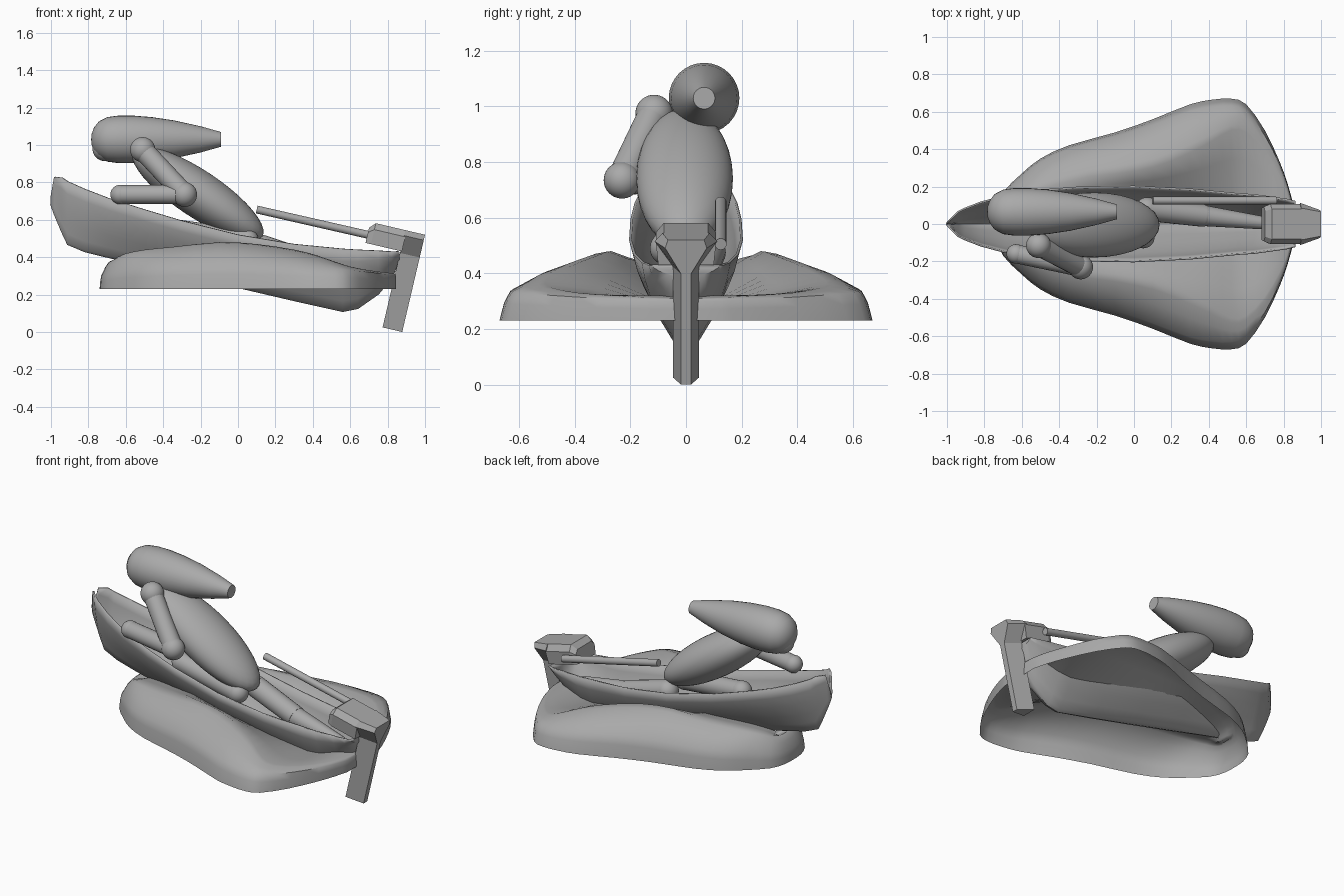
import bpy, bmesh, math
from mathutils import Vector, Matrix

if "Cube" in bpy.data.objects:
    bpy.data.objects.remove(bpy.data.objects["Cube"])

grey = bpy.data.materials.new("plain_grey")
grey.diffuse_color = (0.4, 0.4, 0.4, 1)
grey.use_nodes = True
grey.node_tree.nodes["Principled BSDF"].inputs["Base Color"].default_value = grey.diffuse_color


def finish(name, bm, smooth=True, angle=40):
    bmesh.ops.remove_doubles(bm, verts=bm.verts, dist=0.0005)
    bmesh.ops.recalc_face_normals(bm, faces=bm.faces)
    me = bpy.data.meshes.new(name)
    bm.to_mesh(me)
    bm.free()
    me.materials.append(grey)
    ob = bpy.data.objects.new(name, me)
    bpy.context.collection.objects.link(ob)
    if smooth:
        bpy.ops.object.select_all(action='DESELECT')
        ob.select_set(True)
        bpy.context.view_layer.objects.active = ob
        bpy.ops.object.shade_smooth_by_angle(angle=math.radians(angle))
    return ob


def loft(rows, closed=False, caps=False, wrap=False):
    """Skin rows of points; closed joins row ends, wrap joins last row to first."""
    bm = bmesh.new()
    vs = [[bm.verts.new(p) for p in r] for r in rows]
    n = len(rows[0])
    for i in range(len(vs) if wrap else len(vs) - 1):
        a, b = vs[i], vs[(i + 1) % len(vs)]
        for j in range(n if closed else n - 1):
            k = (j + 1) % n
            bm.faces.new((a[j], a[k], b[k], b[j]))
    if caps:
        bm.faces.new(vs[0])
        bm.faces.new(vs[-1])
    return bm


def interp(table, x, col=1):
    if x <= table[0][0]:
        return table[0][col]
    for a, b in zip(table, table[1:]):
        if x <= b[0]:
            t = (x - a[0]) / (b[0] - a[0])
            return a[col] + t * (b[col] - a[col])
    return table[-1][col]


def ball(name, loc, r, scale=(1, 1, 1), rot=0):
    bm = bmesh.new()
    m = (Matrix.Translation(loc) @ Matrix.Rotation(rot, 4, 'Y')
         @ Matrix.Diagonal((*scale, 1)))
    bmesh.ops.create_uvsphere(bm, u_segments=32, v_segments=20, radius=r, matrix=m)
    return finish(name, bm)


def rod(name, a, b, r1, r2):
    a, b = Vector(a), Vector(b)
    m = Matrix.Translation((a + b) / 2) @ (b - a).to_track_quat('Z', 'Y').to_matrix().to_4x4()
    bm = bmesh.new()
    bmesh.ops.create_cone(bm, cap_ends=True, segments=24, radius1=r1, radius2=r2,
                          depth=(b - a).length, matrix=m)
    return finish(name, bm)


# Hull stations: x, keel height, rim height, half width
HULL = [(-1.0, .685, .72, .004), (-.98, .63, .83, .025), (-.94, .535, .825, .065),
        (-.91, .47, .805, .08), (-.82, .432, .765, .115), (-.69, .40, .715, .15),
        (-.5, .357, .655, .18), (-.3, .31, .595, .195), (0, .24, .52, .20),
        (.3, .17, .47, .185), (.56, .112, .445, .16), (.64, .128, .44, .155),
        (.75, .205, .435, .14), (.82, .29, .43, .13), (.86, .38, .43, .12)]
SECTION = [(0, 0), (.03, .12), (.17, .30), (.36, .54), (.6, .79), (.8, .92), (1, 1)]


def hull_row(x):
    k, s, w = (interp(HULL, x, c) for c in (1, 2, 3))
    half = [(w * q, k + f * (s - k)) for f, q in SECTION]
    return [(x, -y, z) for y, z in half[:0:-1]] + [(x, y, z) for y, z in half]


bm = loft([hull_row(s[0]) for s in HULL])
bm.verts.ensure_lookup_table()
bm.faces.new(bm.verts[-(2 * len(SECTION) - 1):])  # transom
hull = finish("hull", bm)
mod = hull.modifiers.new("thickness", 'SOLIDIFY')
mod.thickness = .01
mod.offset = 0

# Water wake: x, half width, shoulder height, ridge height, ridge position
WAKE = [(-.74, 0, .30, .38, .5), (-.735, .08, .30, .38, .5), (-.70, .17, .31, .39, .5),
        (-.60, .27, .33, .42, .5), (-.50, .35, .34, .44, .55), (-.35, .42, .35, .455, .6),
        (-.10, .49, .36, .48, .62), (.10, .56, .36, .47, .6), (.30, .64, .35, .44, .5),
        (.42, .665, .34, .41, .4), (.52, .67, .335, .375, .3), (.60, .64, .33, .35, .28),
        (.70, .50, .32, .33, .28), (.78, .33, .31, .32, .3), (.82, .22, .305, .315, .3),
        (.845, .13, .30, .31, .3)]


def wake_row(x, y, zs, zr, fr, side):
    xi = max(-.62, min(x, .83))
    k, s, w = (interp(HULL, xi, c) for c in (1, 2, 3))
    zi = min(k + .5 * (s - k), zr - .03 if x < .55 else zr)
    yi = max(0, w * interp(SECTION, (zi - k) / (s - k)) - .003) if zi > k else 0
    pts = []
    for f, z in ((0, .23), (.03, .23 + .6 * (zs - .23)), (.07, zs),
                 (.07 + (fr - .07) * .45, zs + .62 * (zr - zs)),
                 (.07 + (fr - .07) * .8, zs + .93 * (zr - zs)), (fr, zr),
                 (fr + (1 - fr) * .4, zr + .35 * (zi - zr)), (1, zi)):
        pts.append((x + f * (xi - x), side * (y + f * (yi - y)), z))
    return pts


def refine(t):
    """Insert spline midpoints between stations."""
    out = []
    for i in range(len(t) - 1):
        p, a, b, c = t[max(i - 1, 0)], t[i], t[i + 1], t[min(i + 2, len(t) - 1)]
        out += [a, tuple((9 * (u + v) - o - w) / 16 for o, u, v, w in zip(p, a, b, c))]
    return out + [t[-1]]


stations = refine(WAKE)
rows = [wake_row(*s, 1) for s in stations] + [wake_row(*s, -1) for s in stations[:0:-1]]
finish("water_wake", loft(rows, wrap=True), angle=50)

# Rider: long tapered head, face and leaning torso
HEAD = [(-.785, 0), (-.782, .03), (-.77, .063), (-.745, .095), (-.70, .119), (-.64, .127),
        (-.56, .127), (-.46, .119), (-.34, .101), (-.2, .070), (-.09, .039)]
rows = []
for x, r in HEAD:
    r = max(r, .001)
    rows.append([(x, .065 + r * math.cos(a), 1.03 + r * math.sin(a))
                 for a in (2 * math.pi * i / 32 for i in range(32))])
finish("head", loft(rows, closed=True, caps=True))
ball("face", (-.712, .065, .98), .066)
ball("torso", (-.215, -.005, .74), 1, (.415, .174, .125), math.atan2(.46, .69))

# Bent arm
shoulder, elbow, hand = (-.51, -.115, .975), (-.285, -.23, .735), (-.63, -.16, .735)
ball("shoulder", shoulder, .067)
ball("elbow", elbow, .066)
ball("hand", hand, .052)
rod("upper_arm", shoulder, elbow, .056, .056)
rod("forearm", elbow, hand, .052, .05)

# Legs: one stretched back along the hull, one folded forward
hip, knee, foot = (.07, .08, .475), (.37, .045, .38), (.70, .005, .33)
ball("hip", hip, .063)
ball("knee", knee, .058)
rod("thigh", hip, knee, .063, .06)
rod("shin", knee, foot, .056, .034)
ball("foot", foot, .034)
hip2, knee2 = (.05, -.07, .49), (-.37, -.02, .55)
ball("front_hip", hip2, .06)
ball("front_knee", knee2, .06)
rod("front_thigh", hip2, knee2, .058, .058)

# Outboard motor, tilted with the hull
TILT = math.radians(13.2)


def tilted(u, y, v):
    c, s = math.cos(TILT), math.sin(TILT)
    return (1.0 + u * c + v * s, y, .52 - u * s + v * c)


# cowl: faceted cover, bevelled at the front end
rows = []
for u, q, h in ((-.30, .85, .72), (-.27, 1, 1), (-.1, 1, 1)):
    ring = [(.08, 0), (.108, -.035), (.1, -.115)]
    ring = ring + [(-y, v) for y, v in ring[::-1]]
    rows.append([tilted(u, y * q, -.115 + (v + .115) * h) for y, v in ring])
finish("motor_cowl", loft(rows, closed=True, caps=True), smooth=False)

# leg: column tapering toward the rear edge, flaring up into the cowl
rows = []
for v, rear, front in ((0, .065, .085), (-.03, .075, .113),
                       (-.125, .018, .046), (-.534, .018, .046)):
    rows.append([tilted(u, y, v) for u, y in
                 ((0, rear), (-.108, front), (-.108, -front), (0, -rear))])
finish("motor_leg", loft(rows, closed=True, caps=True), smooth=False)

# Tiller handle
rod("tiller", (.10, .125, .655), (.76, .125, .505), .021, .021)
